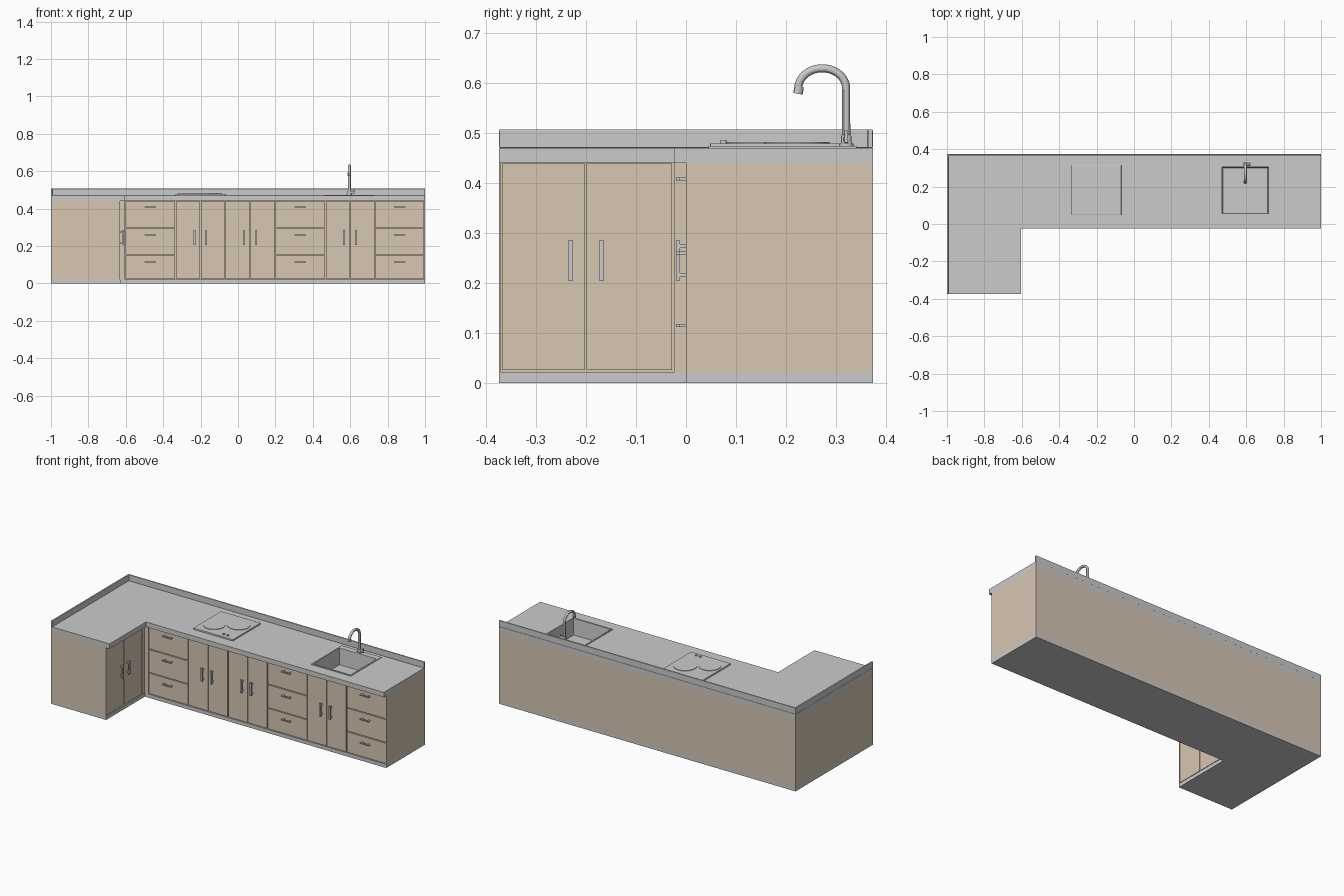
import bpy, bmesh, math
from mathutils import Matrix, Vector

if "Cube" in bpy.data.objects:
    bpy.data.objects.remove(bpy.data.objects["Cube"])

wood = bpy.data.materials.new("wood_beige")
wood.diffuse_color = (0.68, 0.57, 0.45, 1)
wood.use_nodes = True
wood.node_tree.nodes["Principled BSDF"].inputs["Base Color"].default_value = wood.diffuse_color


def add(name, bm, mat=None, bevel=0):
    me = bpy.data.meshes.new(name)
    bm.to_mesh(me)
    bm.free()
    ob = bpy.data.objects.new(name, me)
    bpy.context.collection.objects.link(ob)
    if mat:
        me.materials.append(mat)
    if bevel:
        m = ob.modifiers.new("edge", 'BEVEL')
        m.width, m.segments = bevel, 2
    return ob


def bm_box(bm, x, y, z, mtx=Matrix()):
    c = Vector(((x[0]+x[1])/2, (y[0]+y[1])/2, (z[0]+z[1])/2))
    s = Matrix.Diagonal((x[1]-x[0], y[1]-y[0], z[1]-z[0], 1))
    bmesh.ops.create_cube(bm, size=1, matrix=mtx @ Matrix.Translation(c) @ s)


def box(name, x, y, z, mat=None, bevel=0):
    bm = bmesh.new()
    bm_box(bm, x, y, z)
    return add(name, bm, mat, bevel)


def prism(name, pts, z0, z1, mat=None, bevel=0):
    bm = bmesh.new()
    f = bm.faces.new([bm.verts.new((x, y, z0)) for x, y in pts])
    r = bmesh.ops.extrude_face_region(bm, geom=[f])
    for v in r["geom"]:
        if isinstance(v, bmesh.types.BMVert):
            v.co.z = z1
    bmesh.ops.recalc_face_normals(bm, faces=bm.faces)
    return add(name, bm, mat, bevel)


def l_shape(front, leg):
    return [(-1, -.373), (leg, -.373), (leg, front), (1, front), (1, .373), (-1, .373)]


def cyl(name, loc, r, h, axis='Z', n=32):
    bm = bmesh.new()
    rot = {'Z': Matrix(), 'X': Matrix.Rotation(math.pi/2, 4, 'Y'),
           'Y': Matrix.Rotation(math.pi/2, 4, 'X')}[axis]
    bmesh.ops.create_cone(bm, cap_ends=True, segments=n, radius1=r, radius2=r, depth=h,
                          matrix=Matrix.Translation(loc) @ rot)
    ob = add(name, bm)
    smooth(ob)
    return ob


def smooth(ob):
    bpy.ops.object.select_all(action='DESELECT')
    ob.select_set(True)
    bpy.context.view_layer.objects.active = ob
    bpy.ops.object.shade_smooth_by_angle()


def tube(name, pts, r):
    cu = bpy.data.curves.new(name, 'CURVE')
    cu.dimensions = '3D'
    cu.bevel_depth, cu.bevel_resolution, cu.use_fill_caps = r, 4, True
    sp = cu.splines.new('POLY')
    sp.points.add(len(pts) - 1)
    for p, c in zip(sp.points, pts):
        p.co = (*c, 1)
    ob = bpy.data.objects.new(name, cu)
    bpy.context.collection.objects.link(ob)
    bpy.ops.object.select_all(action='DESELECT')
    ob.select_set(True)
    bpy.context.view_layer.objects.active = ob
    bpy.ops.object.convert(target='MESH')
    smooth(bpy.context.object)


# Plinth, carcass and worktop
prism("plinth", l_shape(0, -.628), 0, .022)
carcass = prism("carcass", l_shape(.012, -.642), .022, .44, wood)
worktop = prism("worktop", l_shape(-.023, -.605), .44, .47)
prism("backsplash", [(-1, -.373), (-.99, -.373), (-.99, .363), (1, .363), (1, .373), (-1, .373)],
      .47, .507, bevel=.002)

# End panels and corner fillers
box("right_end_panel", (.996, 1), (0, .013), (.022, .44), wood)
box("leg_end_panel", (-.643, -.63), (-.373, -.369), (.022, .44), wood)
box("corner_filler_main", (-.642, -.603), (0, .013), (.022, .44), wood)
box("corner_filler_leg", (-.642, -.63), (-.023, .012), (.022, .44), wood)


def handle(name, loc, length, horizontal=False, side=False):
    m = Matrix.Translation(loc)
    if side:
        m = m @ Matrix.Rotation(math.pi/2, 4, 'Z')
    if horizontal:
        m = m @ Matrix.Rotation(math.pi/2, 4, 'Y')
    bm = bmesh.new()
    h = length / 2
    w = .003 if horizontal else .005
    bm_box(bm, (-w, w), (-.02, -.012), (-h, h), m)
    for s in (-1, 1):
        c = s * h * .72
        bm_box(bm, (-.003, .003), (-.013, .001), (c-.004, c+.004), m)
    add(name, bm)


# Drawer stacks
g = .0025
for i, (a, b) in enumerate([(-.603, -.335), (.199, .467), (.731, .998)]):
    for j, (z0, z1) in enumerate([(.024, .153), (.153, .297), (.297, .441)]):
        box(f"drawer_front_{i}_{j}", (a+g, b-g), (0, .013), (z0+g, z1-g), wood)
        handle(f"drawer_handle_{i}_{j}", ((a+b)/2, 0, (.115, .26, .408)[j]), .06, True)

# Door pairs on the main run
for i, (a, b) in enumerate([(-.335, -.068), (-.068, .199), (.467, .731)]):
    mid = (a + b) / 2
    for s, (p, q) in zip((-1, 1), ((a, mid), (mid, b))):
        box(f"door_{i}_{s}", (p+g, q-g), (0, .013), (.0265, .4385), wood)
        handle(f"door_handle_{i}_{s}", (mid + s*.032, 0, .245), .08)

# Door pair on the leg
for s, (p, q) in zip((-1, 1), ((-.369, -.2), (-.2, -.027))):
    box(f"leg_door_{s}", (-.643, -.63), (p+g/2, q-g/2), (.0265, .4385), wood)
    handle(f"leg_door_handle_{s}", (-.63, -.2 + s*.031, .245), .08, side=True)

# Sink: rim and bowl lofted through four rectangles
bm = bmesh.new()
rings = []
for x0, x1, y0, y1, z in [(.462, .729, .045, .34, .469), (.462, .729, .045, .34, .474),
                          (.47, .72, .055, .305, .474), (.475, .715, .06, .30, .375)]:
    rings.append([bm.verts.new((x, y, z)) for x, y in ((x0, y0), (x1, y0), (x1, y1), (x0, y1))])
for a, b in zip(rings, rings[1:]):
    for i in range(4):
        k = (i + 1) % 4
        bm.faces.new((a[i], a[k], b[k], b[i]))
bm.faces.new(rings[-1])
add("sink", bm)
cyl("sink_drain", (.595, .18, .376), .018, .004)
cutter = box("sink_cutter", (.467, .723), (.052, .308), (.37, .52))
cutter.hide_render = True
cutter.hide_set(True)
for ob in (carcass, worktop):
    m = ob.modifiers.new("sink_hole", 'BOOLEAN')
    m.operation, m.object, m.solver = 'DIFFERENCE', cutter, 'EXACT'

# Tap with arched spout and side lever
fx = .595
path = [(fx, .32, .474), (fx, .32, .588)]
path += [(fx, .272 + .048*math.cos(t), .588 + .041*math.sin(t))
         for t in [math.radians(10*k) for k in range(1, 18)]]
path += [(fx, .2255, .588), (fx, .2245, .58)]
tube("tap_spout", path, .008)
tube("tap_nozzle", [(fx, .226, .592), (fx, .2235, .578)], .0095)
cyl("tap_base", (fx, .32, .476), .014, .005)
box("tap_body", (fx-.01, fx+.01), (.31, .33), (.475, .497), bevel=.003)
cyl("tap_lever_hub", (fx+.016, .32, .487), .007, .016, 'X', 20)
box("tap_lever", (fx+.022, fx+.028), (.316, .324), (.48, .505), bevel=.0015)

# Hob with two plates and two knobs
box("hob", (-.335, -.068), (.048, .315), (.468, .479), bevel=.0015)
cyl("hob_plate_left", (-.262, .145, .48), .062, .004, n=48)
cyl("hob_plate_right", (-.15, .222, .48), .065, .004, n=48)
for i, x in enumerate((-.15, -.122)):
    cyl(f"hob_knob_{i}", (x, .075, .481), .007, .007, n=20)
